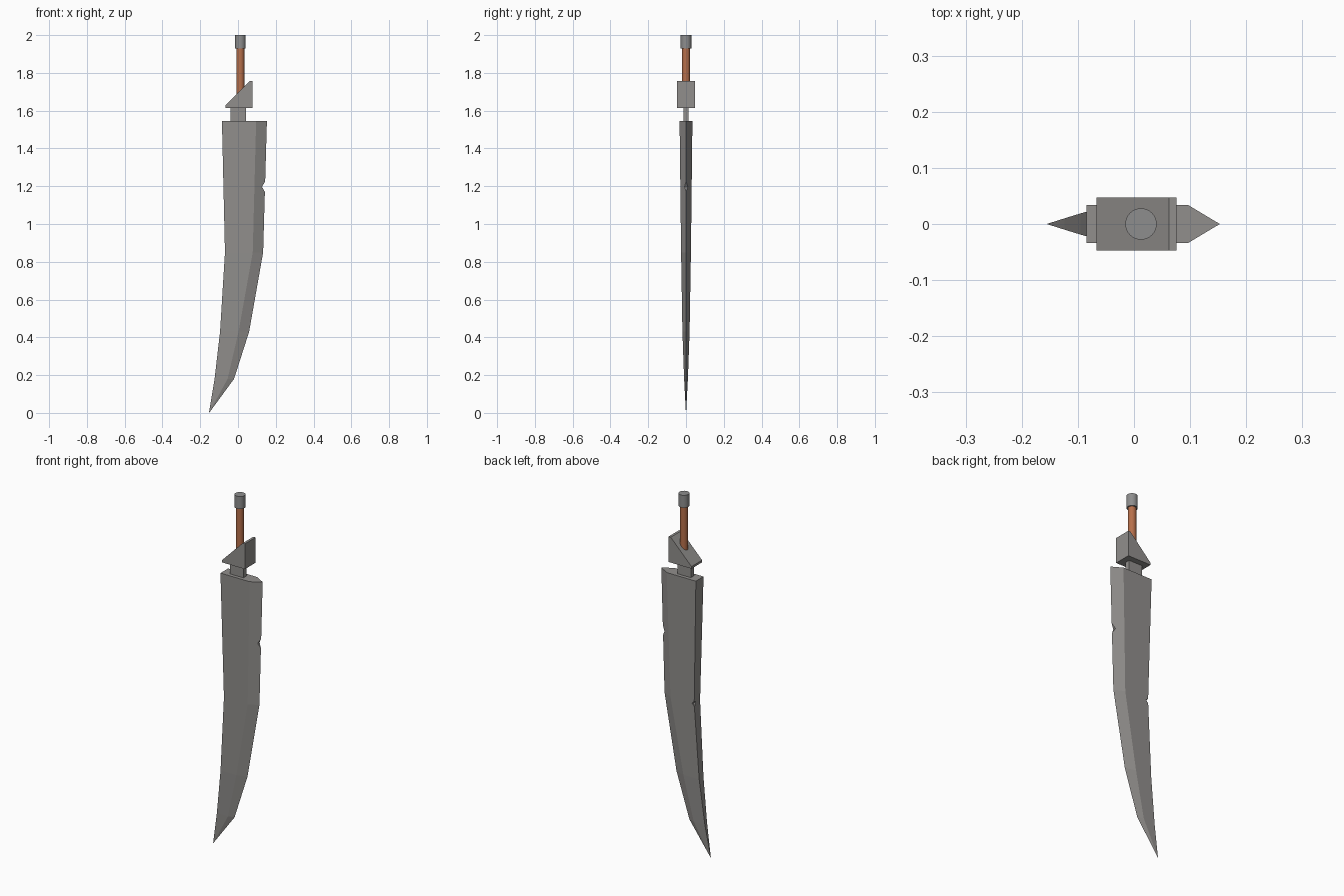
import bpy, math

if "Cube" in bpy.data.objects:
    bpy.data.objects.remove(bpy.data.objects["Cube"])


def mesh_object(name, verts, faces):
    mesh = bpy.data.meshes.new(name)
    mesh.from_pydata(verts, [], faces)
    obj = bpy.data.objects.new(name, mesh)
    bpy.context.collection.objects.link(obj)
    return obj


def loft(name, rings):
    """Skin equal-sized closed rings and cap both ends."""
    n = len(rings[0])
    verts = [v for ring in rings for v in ring]
    faces = [tuple(range(n)), tuple(reversed(range(len(verts) - n, len(verts))))]
    for r in range(len(rings) - 1):
        for i in range(n):
            a, b = r * n + i, r * n + (i + 1) % n
            faces.append((b, a, a + n, b + n))
    return mesh_object(name, verts, faces)


def prism(name, profile, half):
    """Extrude an xz profile (counter-clockwise from the front) through y."""
    return loft(name, [[(x, y, z) for x, z in profile] for y in (-half, half)])


def rod(name, radius, z0, z1):
    bpy.ops.mesh.primitive_cylinder_add(vertices=24, radius=radius, depth=z1 - z0,
                                        location=(0.0125, 0, (z0 + z1) / 2))
    obj = bpy.context.object
    obj.name = name
    bpy.ops.object.shade_smooth_by_angle(angle=math.radians(35))
    return obj


def cut(target, cutter):
    mod = target.modifiers.new("cut", 'BOOLEAN')
    mod.operation = 'DIFFERENCE'
    mod.solver = 'EXACT'
    mod.object = cutter
    bpy.context.view_layer.objects.active = target
    bpy.ops.object.modifier_apply(modifier=mod.name)
    bpy.data.objects.remove(cutter)


def paint(name, color, *objs):
    mat = bpy.data.materials.new(name)
    mat.diffuse_color = (*color, 1)
    mat.use_nodes = True
    mat.node_tree.nodes["Principled BSDF"].inputs["Base Color"].default_value = mat.diffuse_color
    for obj in objs:
        obj.data.materials.clear()
        obj.data.materials.append(mat)


# Curved blade: z, spine x, bevel ridge x, edge x, half thickness
stations = [
    (0.0, -0.154, -0.1535, -0.153, 0.0005),
    (0.18, -0.124, -0.055, -0.021, 0.010),
    (0.43, -0.095, 0.003, 0.059, 0.019),
    (0.85, -0.069, 0.078, 0.133, 0.026),
    (1.545, -0.085, 0.096, 0.153, 0.034),
]
blade = loft("blade", [[(s, -t, z), (s, t, z), (r, t, z), (e, 0, z), (r, -t, z)]
                       for z, s, r, e, t in stations])

# Nick in the cutting edge
cut(blade, prism("edge_nick_cutter", [(0.127, 1.197), (0.17, 1.12), (0.17, 1.27)], 0.06))

# Small chip on the back corner of the spine
bpy.ops.mesh.primitive_cube_add(size=0.018, location=(-0.069, 0.026, 0.85),
                                rotation=(0.6, 0.7, 0.3))
cut(blade, bpy.context.object)

# Neck between blade and guard
neck = prism("neck", [(-0.04, 1.54), (0.043, 1.54), (0.043, 1.63), (-0.04, 1.63)], 0.014)

# Sloped guard
guard = prism("guard", [(-0.067, 1.615), (0.076, 1.615), (0.076, 1.757),
                        (0.062, 1.757), (-0.067, 1.627)], 0.047)

# Leather grip and pommel
grip = rod("grip", 0.021, 1.64, 1.94)
pommel = rod("pommel", 0.028, 1.93, 2.0)

# Colours
paint("dark_steel", (0.285, 0.275, 0.265), blade, neck, guard)
paint("pommel_steel", (0.27, 0.27, 0.27), pommel)
paint("leather", (0.47, 0.16, 0.07), grip)
